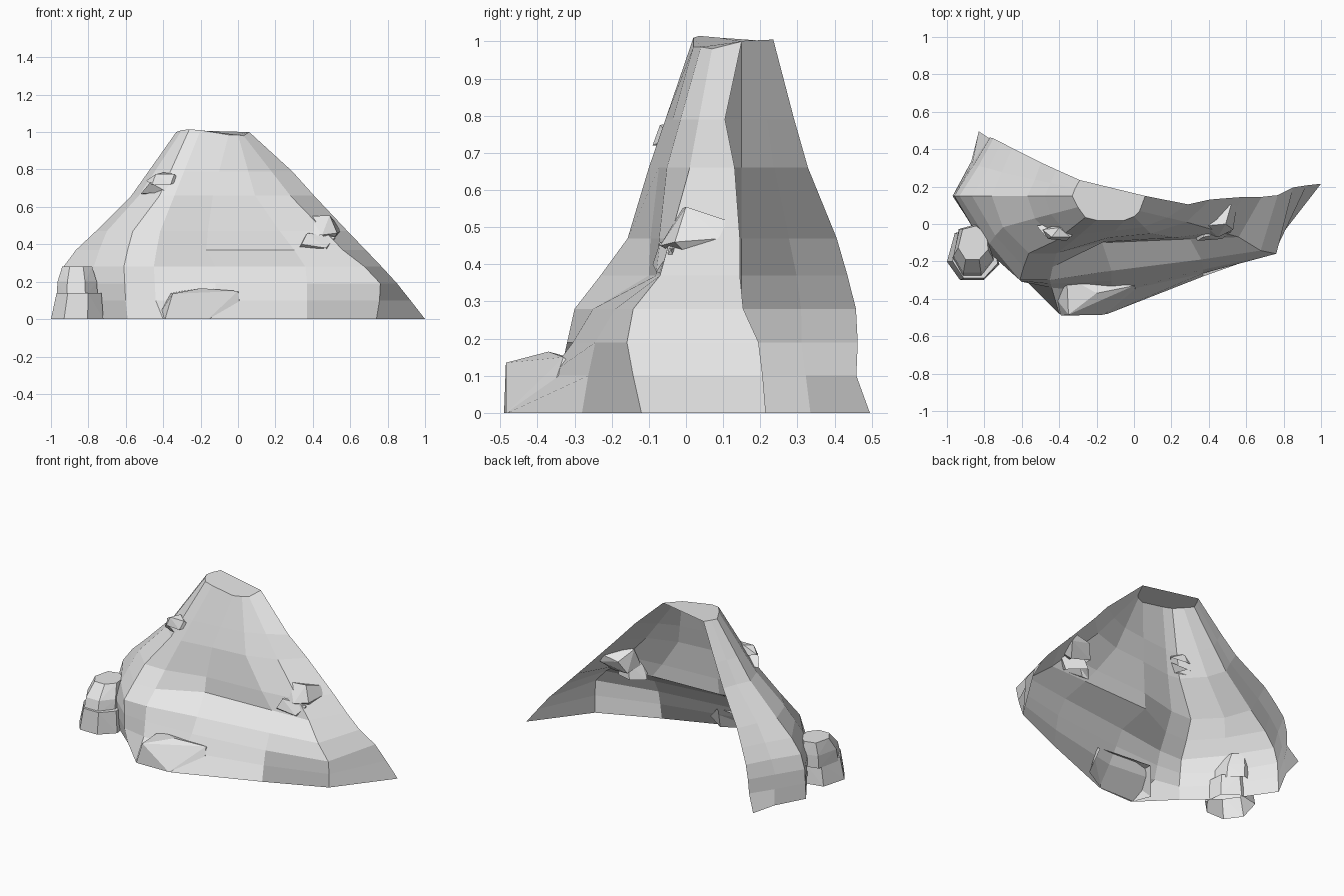
import bpy
import bmesh
from mathutils import Vector

if "Cube" in bpy.data.objects:
    bpy.data.objects.remove(bpy.data.objects["Cube"], do_unlink=True)

# One pale stone colour for everything
stone = bpy.data.materials.new("pale grey stone")
stone.use_nodes = True
STONE_COLOUR = (0.8, 0.8, 0.8, 1)
stone.diffuse_color = STONE_COLOUR
stone.node_tree.nodes["Principled BSDF"].inputs["Base Color"].default_value = STONE_COLOUR


def finish(bm, name):
    mesh = bpy.data.meshes.new(name)
    bm.to_mesh(mesh)
    bm.free()
    mesh.materials.append(stone)
    obj = bpy.data.objects.new(name, mesh)
    bpy.context.collection.objects.link(obj)
    return obj


def sample(profile, height):
    """Point of a rising profile at the given height."""
    for low, high in zip(profile, profile[1:]):
        if height <= high[2]:
            low, high = Vector(low), Vector(high)
            return low.lerp(high, (height - low.z) / (high.z - low.z))
    return Vector(profile[-1])


# Slope profiles from the foot to the summit, ordered around the open shell
back_left_edge = [(-.83, .495, 0), (-.77, .455, .11), (-.77, .465, .22), (-.745, .455, .3),
                  (-.64, .4, .49), (-.48, .32, .68), (-.29, .235, 1.005)]
left_wing = [(-.87, .335, 0), (-.86, .31, .2), (-.82, .31, .31), (-.7, .275, .48),
             (-.52, .235, .67), (-.315, .19, 1.003)]
left_flank = [(-.97, .15, 0), (-.96, .15, .2), (-.92, .15, .32), (-.78, .15, .45),
              (-.57, .15, .66), (-.33, .15, 1)]
left_shoulder = [(-.78, -.13, 0), (-.79, -.14, .19), (-.77, -.1, .29), (-.71, -.02, .46),
                 (-.53, .03, .66), (-.3, .09, 1.01)]
left_ridge = [(-.59, -.29, 0), (-.6, -.31, .08), (-.61, -.3, .28), (-.57, -.16, .46),
              (-.42, -.09, .66), (-.26, .035, 1.015)]
front_bulge = [(-.4, -.48, 0), (-.44, -.34, .1), (-.45, -.3, .28), (-.42, -.16, .46),
               (-.34, -.1, .66), (-.2, .02, 1.01)]
front_middle = [(-.14, -.48, 0), (-.12, -.34, .13), (-.12, -.25, .28), (-.17, -.1, .37),
                (-.15, -.09, .6), (-.05, .02, .985)]
front_right = [(.37, -.28, 0), (.37, -.25, .18), (.36, -.19, .28), (.3, -.08, .37),
               (.1, -.06, .63), (0, .04, .985)]
right_ridge = [(.74, -.12, 0), (.77, -.16, .18), (.69, -.15, .27), (.56, -.07, .37),
               (.28, .01, .66), (.03, .07, .98)]
back_right_edge = [(1, .215, 0), (.86, .2, .18), (.75, .145, .3), (.47, .145, .59),
                   (.29, .105, .79), (.06, .15, 1)]

columns = [back_left_edge, left_wing, left_flank, left_shoulder, left_ridge, front_bulge,
           front_middle, front_right, right_ridge, back_right_edge]
levels = [0, .1, .19, .28, .37, .47, .66, .79, 2]

# Mountain shell, open at the back and underneath, capped at the summit
bm = bmesh.new()
grid = [[bm.verts.new(sample(p, h)) for p in columns] for h in levels]
for lower, upper in zip(grid, grid[1:]):
    for i in range(len(columns) - 1):
        bm.faces.new((lower[i], lower[i + 1], upper[i + 1], upper[i]))
bm.faces.new(grid[-1])
finish(bm, "mountain_shell")


def hull(name, points, open_back=False):
    """Convex rock without an underside, and without a back if it is set in the slope."""
    bm = bmesh.new()
    for p in points:
        bm.verts.new(p)
    bmesh.ops.convex_hull(bm, input=bm.verts)
    bmesh.ops.recalc_face_normals(bm, faces=bm.faces)
    hidden = [f for f in bm.faces
              if f.normal.z < -.8 or (open_back and f.normal.y > .3)]
    bmesh.ops.delete(bm, geom=hidden, context="FACES")
    return finish(bm, name)


# Rock at the left foot: tapering stump with a cap stone
def ring(x, y, rx, ry, z):
    shape = [(-1, -.3), (-.5, -1), (.4, -1), (1, -.4), (.9, .5), (.2, 1), (-.7, .8)]
    return [(x + rx * a, y + ry * b, z) for a, b in shape]


hull("foot_rock_base", ring(-.86, -.16, .14, .14, 0) + ring(-.85, -.16, .12, .13, .14))
hull("foot_rock_top", ring(-.86, -.14, .11, .14, .12) + ring(-.86, -.13, .105, .13, .2)
     + ring(-.86, -.1, .08, .09, .28))

# Low ledge jutting out of the front foot
hull("front_ledge", [(-.44, -.37, 0), (-.39, -.49, 0), (-.16, -.485, 0), (.02, -.38, 0),
                     (-.35, -.485, .135), (-.36, -.28, .14), (-.2, -.37, .165),
                     (0, -.33, .15), (.02, -.28, .11)], open_back=True)

# Small flat-topped rock high on the left of the slope
hull("upper_rock", [(-.46, -.08, .72), (-.49, -.03, .74), (-.44, -.07, .775),
                    (-.34, -.07, .775), (-.31, -.04, .74), (-.36, -.09, .72),
                    (-.4, -.02, .785), (-.4, 0, .72)])
hull("upper_rock_foot", [(-.52, -.01, .67), (-.38, -.085, .68), (-.47, -.07, .73),
                         (-.34, -.07, .73), (-.4, .01, .67)])

# Twin rock on the right of the slope
hull("side_rock_low", [(.31, -.04, .36), (.34, -.09, .4), (.37, -.07, .46), (.47, -.08, .38),
                       (.5, -.02, .35), (.52, -.04, .44), (.38, .04, .37), (.4, .02, .46)])
hull("side_rock_high", [(.36, -.05, .44), (.38, -.01, .55), (.45, -.07, .45), (.49, 0, .555),
                        (.52, .105, .52), (.55, .1, .47), (.53, -.03, .46), (.5, .03, .4),
                        (.38, .06, .42), (.42, .1, .5)])
